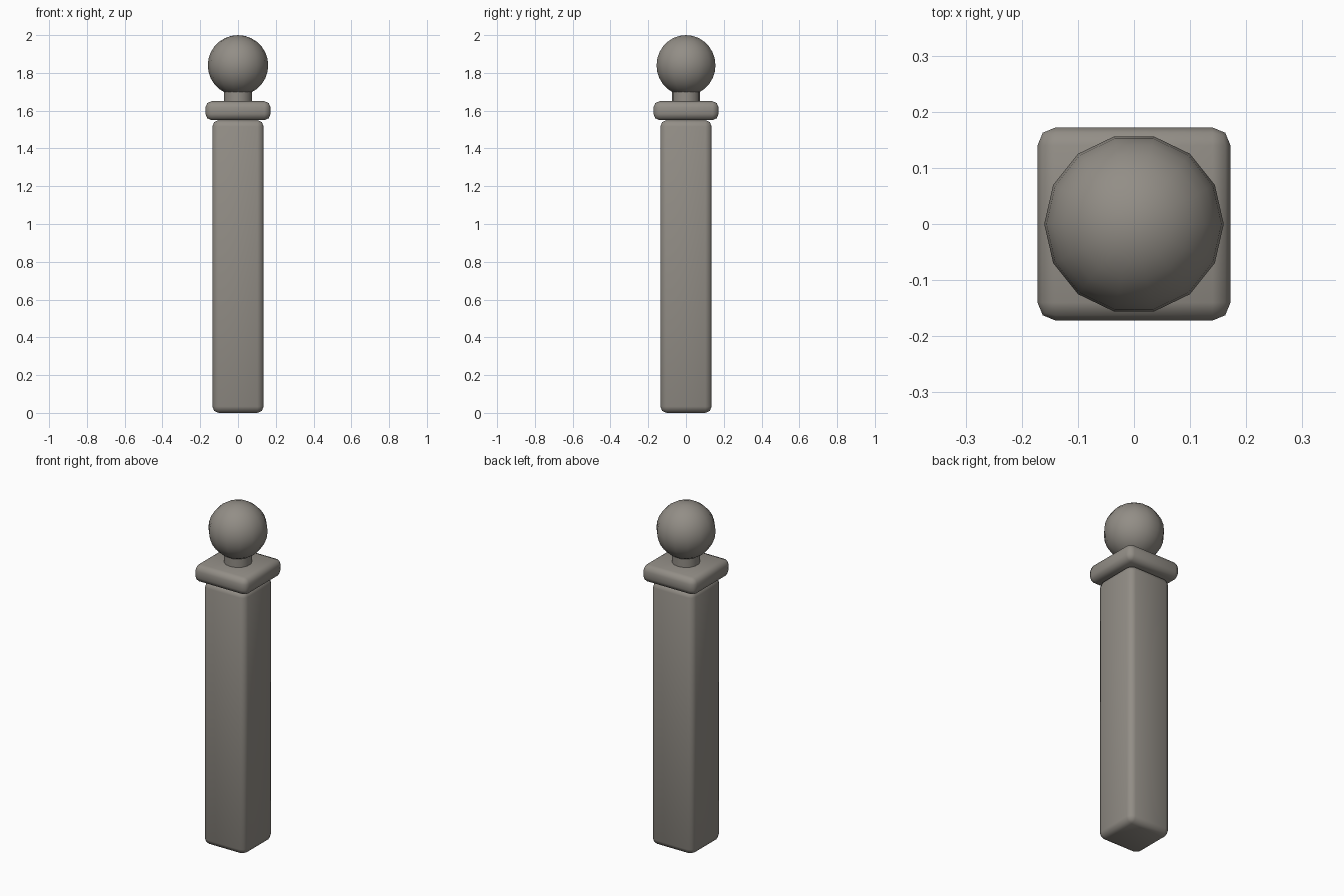
import bpy
import math

if "Cube" in bpy.data.objects:
    bpy.data.objects.remove(bpy.data.objects["Cube"], do_unlink=True)

stone = bpy.data.materials.new("warm_grey_stone")
stone.use_nodes = True
color = (0.29, 0.27, 0.24, 1)
stone.diffuse_color = color
stone.node_tree.nodes["Principled BSDF"].inputs["Base Color"].default_value = color


def finish(name):
    obj = bpy.context.object
    obj.name = name
    obj.data.materials.append(stone)
    return obj


def rounded_block(name, half_width, bottom, top, bevel):
    bpy.ops.mesh.primitive_cube_add(size=1, location=(0, 0, (bottom + top) / 2))
    obj = finish(name)
    obj.scale = (2 * half_width, 2 * half_width, top - bottom)
    bpy.ops.object.transform_apply(location=False, rotation=False, scale=True)
    mod = obj.modifiers.new("rounded_edges", "BEVEL")
    mod.width = bevel
    mod.segments = 2
    bpy.ops.object.shade_smooth()


# Square shaft and overhanging cap slab
rounded_block("post_shaft", 0.136, 0, 1.55, 0.034)
rounded_block("post_cap", 0.172, 1.55, 1.65, 0.032)

# Short round neck under the ball
bpy.ops.mesh.primitive_cylinder_add(vertices=14, radius=0.075, depth=0.12,
                                    location=(0, 0, 1.68))
finish("finial_neck")
bpy.ops.object.shade_smooth_by_angle(angle=math.radians(40))

# Ball finial, with a vertex line facing the front and back
bpy.ops.mesh.primitive_uv_sphere_add(segments=14, ring_count=14, radius=0.16,
                                     location=(0, 0, 1.84),
                                     rotation=(0, 0, math.pi / 2))
finish("finial_ball")
bpy.ops.object.shade_smooth()
